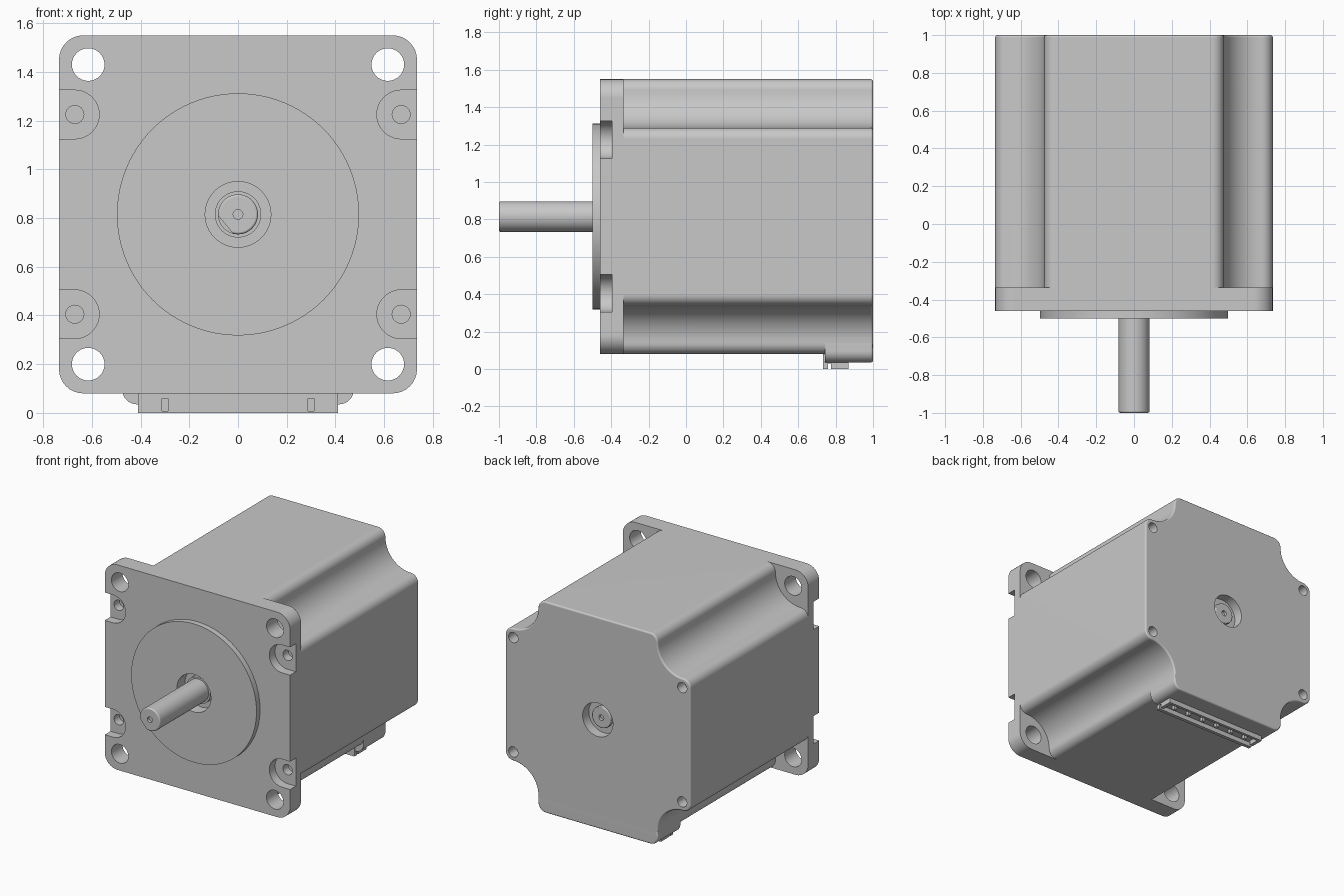
import bpy, bmesh
from math import sin, cos, pi, radians
from mathutils import Vector

if "Cube" in bpy.data.objects:
    bpy.data.objects.remove(bpy.data.objects["Cube"])

ZC = 0.815      # height of the shaft axis
H = 0.735       # half width of flange and body

grey = bpy.data.materials.new("metal grey")
grey.use_nodes = True
colour = (0.58, 0.58, 0.58, 1)
grey.diffuse_color = colour
grey.node_tree.nodes["Principled BSDF"].inputs["Base Color"].default_value = colour


def arc(cx, cz, r, a0, a1, n):
    return [(cx + r * cos(a0 + (a1 - a0) * i / n), cz + r * sin(a0 + (a1 - a0) * i / n))
            for i in range(n + 1)]


def circle(cx, cz, r, n=48):
    return arc(cx, cz, r, 0, 2 * pi, n)[:-1]


def rounded(x0, x1, z0, z1, r, n=8):
    corners = [(x1 - r, z1 - r), (x0 + r, z1 - r), (x0 + r, z0 + r), (x1 - r, z0 + r)]
    return [p for i, c in enumerate(corners)
            for p in arc(*c, r, i * pi / 2, (i + 1) * pi / 2, n)]


def rect(x0, x1, z0, z1):
    return [(x0, z0), (x1, z0), (x1, z1), (x0, z1)]


def prism(name, pts, y0, y1, bevel=0, end=None):
    """Extrude an (x, z) outline about the shaft axis; optionally bevel the rim at y = end."""
    bm = bmesh.new()
    face = bm.faces.new([bm.verts.new((x, y0, z + ZC)) for x, z in pts])
    ext = bmesh.ops.extrude_face_region(bm, geom=[face])["geom"]
    bmesh.ops.translate(bm, vec=(0, y1 - y0, 0),
                        verts=[v for v in ext if isinstance(v, bmesh.types.BMVert)])
    bmesh.ops.recalc_face_normals(bm, faces=bm.faces)
    if bevel:
        rim = [e for e in bm.edges if all(abs(v.co.y - end) < 1e-5 for v in e.verts)]
        bmesh.ops.bevel(bm, geom=rim, offset=bevel, segments=3, profile=0.5, affect='EDGES')
    mesh = bpy.data.meshes.new(name)
    bm.to_mesh(mesh)
    bm.free()
    mesh.materials.append(grey)
    ob = bpy.data.objects.new(name, mesh)
    bpy.context.collection.objects.link(ob)
    return ob


def activate(ob):
    bpy.ops.object.select_all(action='DESELECT')
    ob.select_set(True)
    bpy.context.view_layer.objects.active = ob


def cut(ob, *prisms):
    """Subtract prisms given as (outline, y0, y1)."""
    for pts, y0, y1 in prisms:
        cutter = prism("cutter", pts, y0, y1)
        cutter.hide_render = True
        activate(ob)
        mod = ob.modifiers.new("cut", 'BOOLEAN')
        mod.operation, mod.solver, mod.object = 'DIFFERENCE', 'EXACT', cutter
        bpy.ops.object.modifier_apply(modifier=mod.name)
        bpy.data.objects.remove(cutter)


SIGNS = [(sx, sz) for sx in (-1, 1) for sz in (-1, 1)]

# Body: square with an S-shaped scallop (fillet, hollow, fillet) at each corner
R, F = 0.2, 0.06
mid = H - F
near = mid - R - F
corner = (arc(mid, near, F, 0, pi / 2, 8)
          + arc(mid, mid, R, 1.5 * pi, pi, 16)[1:-1]
          + arc(near, mid, F, 0, pi / 2, 8))
outline = []
for k in range(4):
    c, s = cos(k * pi / 2), sin(k * pi / 2)
    outline += [(x * c - z * s, x * s + z * c) for x, z in corner]
body = prism("motor_body", outline, -0.335, 1, 0.012, 1)
cut(body, (circle(0, 0, 0.12), 0.93, 1.1),
    *[(circle(sx * 0.67, sz * 0.41, 0.037, 24), 0.92, 1.1) for sx, sz in SIGNS])

# Front flange with mounting holes, screw pockets and screw holes
flange = prism("front_flange", rounded(-H, H, -H, H, 0.1), -0.46, -0.335)
for sx, sz in SIGNS:
    pocket = (arc(0.67, sz * 0.41, 0.1, pi / 2, 1.5 * pi, 20)
              + [(0.8, sz * 0.41 - 0.1), (0.8, sz * 0.41 + 0.1)])
    cut(flange,
        (circle(sx * 0.615, sz * 0.615, 0.067, 32), -0.6, 0),
        ([(sx * x, z) for x, z in pocket], -0.6, -0.395),
        (circle(sx * 0.67, sz * 0.41, 0.037, 24), -0.6, 0))
cut(flange, (circle(0, 0, 0.135), -0.6, -0.41))

# Raised pilot disc and bearing collar
pilot = prism("pilot_disc", circle(0, 0, 0.497, 96), -0.5, -0.46)
cut(pilot, (circle(0, 0, 0.135), -0.6, -0.4))
prism("bearing_collar", circle(0, 0, 0.095), -0.45, -0.4)

# Shaft with chamfered tip, centre hole and a shallow flat
shaft = prism("shaft", circle(0, 0, 0.082), -1, -0.38, 0.01, -1)
normal, along = Vector((-0.77, -0.64)), Vector((0.64, -0.77))
flat = [normal * d + along * w
        for d, w in ((0.066, -0.1), (0.066, 0.1), (0.15, 0.1), (0.15, -0.1))]
cut(shaft, (flat, -1.1, -0.55), (circle(0, 0, 0.02, 20), -1.1, -0.98))
shaft_end = prism("rear_shaft_end", circle(0, 0, 0.075), 0.9, 0.96, 0.006, 0.96)
cut(shaft_end, (circle(0, 0, 0.02, 20), 0.94, 1.1))

# Connector housing below the rear of the body, flush with the scallop walls
low = -ZC
side = mid - R
bump = [(-side, low + 0.14), *arc(F - side, low + 0.035 + F, F, pi, 1.5 * pi, 8),
        *arc(side - F, low + 0.035 + F, F, 1.5 * pi, 2 * pi, 8), (side, low + 0.14)]
prism("connector_housing", bump, 0.742, 1, 0.012, 1)

# Connector shell, open underneath, with front and side slots and pins
shell = prism("connector_shell", rect(-0.41, 0.41, low, low + 0.08), 0.732, 0.87)
cut(shell, (rect(-0.385, 0.385, low - 0.1, low + 0.033), 0.757, 0.85),
    (rect(-0.5, 0.5, low - 0.1, low + 0.03), 0.76, 0.775),
    *[(rect(s * 0.3 - 0.013, s * 0.3 + 0.013, low + 0.008, low + 0.06), 0.7, 0.745)
      for s in (-1, 1)])
for i in range(6):
    x = (i - 2.5) * 0.125
    prism("connector_pin", rect(x - 0.012, x + 0.012, low + 0.005, low + 0.05), 0.79, 0.815)

# Smooth the curved sides and keep flat faces flat
for ob in [o for o in bpy.context.collection.objects if o.type == 'MESH']:
    activate(ob)
    bpy.ops.object.shade_smooth_by_angle(angle=radians(32))
    mod = ob.modifiers.new("weighted normals", 'WEIGHTED_NORMAL')
    mod.keep_sharp = True
